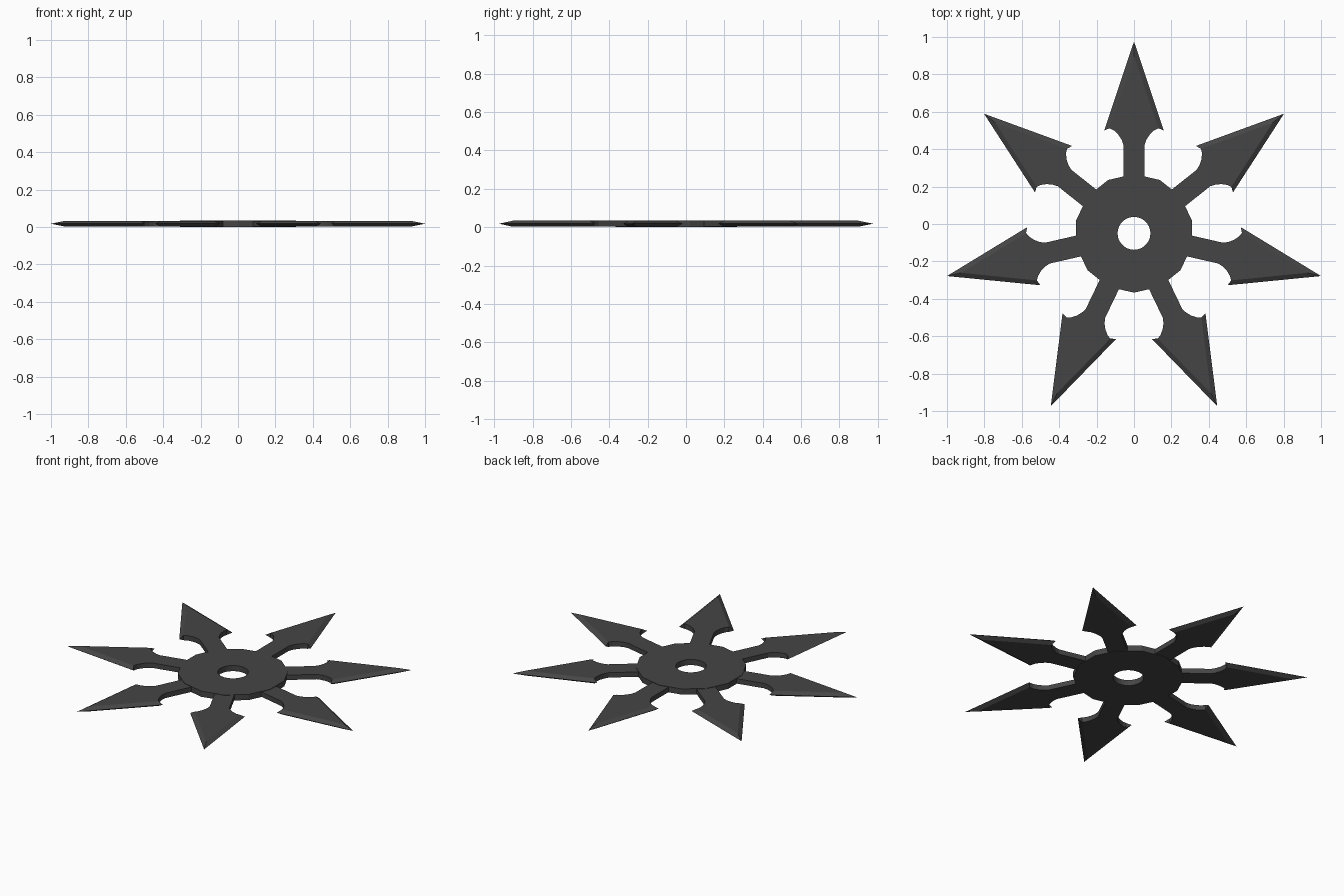
import bpy, bmesh, math

if "Cube" in bpy.data.objects:
    bpy.data.objects.remove(bpy.data.objects["Cube"])

CY = -0.05             # centre of the star
Z_MID = 0.018          # height of the cutting edges
N = 7

steel = bpy.data.materials.new("dark_steel")
steel.diffuse_color = (0.06, 0.06, 0.06, 1)
steel.use_nodes = True
steel.node_tree.nodes["Principled BSDF"].inputs["Base Color"].default_value = steel.diffuse_color


def finish(bm, name):
    bmesh.ops.recalc_face_normals(bm, faces=bm.faces)
    mesh = bpy.data.meshes.new(name)
    bm.to_mesh(mesh)
    bm.free()
    mesh.materials.append(steel)
    obj = bpy.data.objects.new(name, mesh)
    obj.location = (0, CY, Z_MID)
    bpy.context.collection.objects.link(obj)
    return obj


def make_hub(sides=28, outer=0.317, inner=0.088, half=0.018):
    # ring: 14-sided outside, round hole of 28 sides inside
    bm = bmesh.new()
    rows = []
    for i in range(sides):
        a = math.pi / 2 + 2 * math.pi * i / sides
        r = outer if i % 2 == 0 else outer * math.cos(math.pi / 14)
        rows.append([bm.verts.new((q * math.cos(a), q * math.sin(a), z))
                     for q, z in ((r, half), (r, -half), (inner, -half), (inner, half))])
    for i in range(sides):
        p, q = rows[i], rows[(i + 1) % sides]
        for k in range(4):
            bm.faces.new((p[k], p[(k + 1) % 4], q[(k + 1) % 4], q[k]))
    return finish(bm, "hub")


def make_blade(index, half=0.0155):
    bm = bmesh.new()
    # right half of the flat outline: shaft, scooped barb, ending at the bevel line
    right = [(0.057, 0.28), (0.057, 0.475), (0.067, 0.502), (0.085, 0.529),
             (0.108, 0.551), (0.13, 0.562)]
    outline = right + [(0, 0.948)] + [(-x, y) for x, y in reversed(right)]
    top = [bm.verts.new((x, y, half)) for x, y in outline]
    low = [bm.verts.new((x, y, -half)) for x, y in outline]
    bm.faces.new(top)
    bm.faces.new(low[::-1])
    n, t = len(outline), len(right)
    for i in range(n):
        j = (i + 1) % n
        if i not in (t - 1, t):
            bm.faces.new((top[i], low[i], low[j], top[j]))
    # sharpened edges meeting at mid height
    tip = bm.verts.new((0, 1.0257, 0))
    for x, root, in ((0.159, t - 1), (-0.159, t + 1)):
        barb = bm.verts.new((x, 0.55, 0))
        bm.faces.new((top[root], barb, tip, top[t]))
        bm.faces.new((low[root], low[t], tip, barb))
        bm.faces.new((top[root], low[root], barb))
    obj = finish(bm, f"blade_{index + 1}")
    obj.rotation_euler.z = 2 * math.pi * index / N


make_hub()
for k in range(N):
    make_blade(k)
